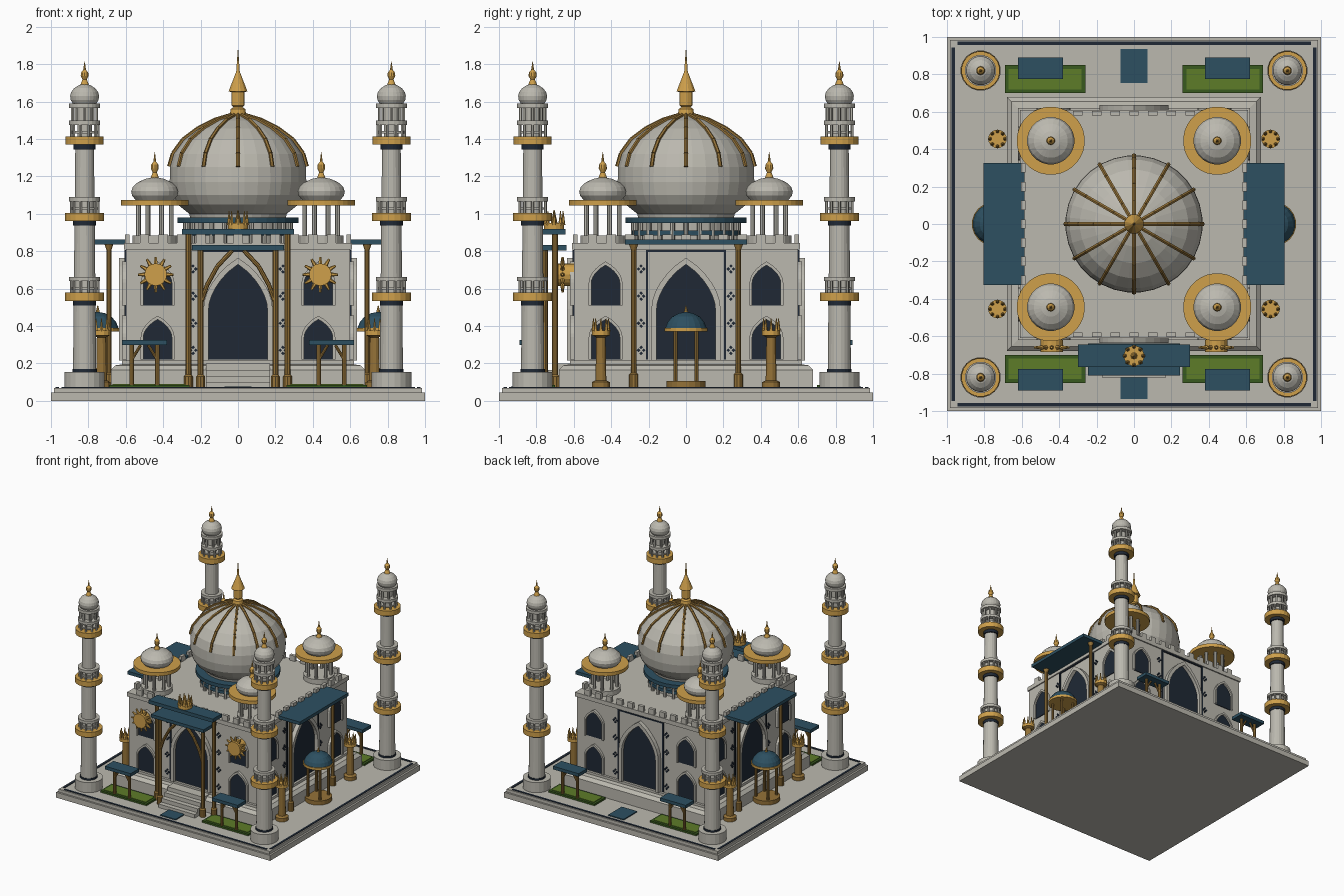
import bpy, bmesh, math
from mathutils import Vector, Matrix

cube = bpy.data.objects.get("Cube")
if cube:
    bpy.data.objects.remove(cube)


def material(name, rgb):
    m = bpy.data.materials.new(name)
    m.use_nodes = True
    m.diffuse_color = (*rgb, 1)
    m.node_tree.nodes["Principled BSDF"].inputs["Base Color"].default_value = (*rgb, 1)
    return m


STONE = material("pale stone", (0.50, 0.485, 0.43))
GOLD = material("gold", (0.62, 0.35, 0.07))
BRONZE = material("bronze", (0.30, 0.17, 0.04))
BLUE = material("blue roof", (0.026, 0.08, 0.12))
NAVY = material("navy inlay", (0.014, 0.022, 0.036))
LAWN = material("lawn", (0.11, 0.20, 0.022))
HEDGE = material("hedge", (0.04, 0.10, 0.013))
parts = {}


def part(name, mat):
    # Each named part gathers its geometry in one bmesh
    if name not in parts:
        parts[name] = (bmesh.new(), mat)
    return parts[name][0]


def box(bm, x, y, z, rot=None):
    size = [b - a for a, b in (x, y, z)]
    mid = [(a + b) / 2 for a, b in (x, y, z)]
    mat = Matrix.Translation(mid) @ Matrix.Diagonal((*size, 1))
    bmesh.ops.create_cube(bm, size=1, matrix=rot @ mat if rot else mat)


def lathe(bm, at, profile, n=20):
    # Revolve (radius, z) pairs and cap both ends
    rings = []
    for r, z in profile:
        rings.append([bm.verts.new((at[0] + r * math.cos(t), at[1] + r * math.sin(t), z))
                      for t in (math.tau * (i + 0.5) / n for i in range(n))])
    for a, b in zip(rings, rings[1:]):
        for i in range(n):
            j = (i + 1) % n
            bm.faces.new((a[i], a[j], b[j], b[i]))
    bm.faces.new(rings[0][::-1])
    bm.faces.new(rings[-1])


def disc(bm, at, r, z0, z1, n=20):
    lathe(bm, at, [(r, z0), (r, z1)], n)


def rod(bm, a, b, r, r2=None, n=8):
    a, b = Vector(a), Vector(b)
    mat = Matrix.Translation((a + b) / 2) @ (b - a).to_track_quat("Z", "Y").to_matrix().to_4x4()
    bmesh.ops.create_cone(bm, cap_ends=True, segments=n, radius1=r, radius2=r if r2 is None else r2,
                          depth=(b - a).length, matrix=mat)


def around(at, r, n, phase=0):
    for i in range(n):
        t = math.tau * (i + phase) / n
        yield at[0] + r * math.cos(t), at[1] + r * math.sin(t)


def arch(w, z0, spring, apex):
    # Pointed arch outline in the wall plane
    side = [(w * math.cos(t * math.pi / 12) ** 0.8, spring + (apex - spring) * t / 6)
            for t in range(6)]
    side = [(w, z0)] + side
    return side + [(0, apex)] + [(-u, z) for u, z in reversed(side)]


def panel(bm, outline, d0, d1, wall):
    back, front = [[bm.verts.new(wall @ Vector((u, -d, z))) for u, z in outline] for d in (d0, d1)]
    bm.faces.new(front)
    for i in range(len(outline)):
        j = (i + 1) % len(outline)
        bm.faces.new((back[i], back[j], front[j], front[i]))


def frame(bm, outer, inner, d0, d1, wall):
    loops = [[bm.verts.new(wall @ Vector((u, -d, z))) for u, z in o]
             for o, d in ((outer, d0), (outer, d1), (inner, d1), (inner, d0))]
    for a, b in zip(loops, loops[1:]):
        for i in range(len(outer) - 1):
            bm.faces.new((a[i], a[i + 1], b[i + 1], b[i]))


# Terrace with inlaid border, plinth and hall
bm = part("terrace", STONE)
box(bm, (-1, 1), (-1, 1), (0, 0.045))
box(bm, (-0.985, 0.985), (-0.985, 0.985), (0.045, 0.07))
lathe(part("plinth", STONE), (0, 0), [(r * math.sqrt(2), z) for r, z in
      ((0.68, 0.07), (0.68, 0.165), (0.655, 0.19), (0.62, 0.195), (0.62, 0.215))], 4)
box(part("hall", STONE), (-0.6, 0.6), (-0.6, 0.6), (0.2, 0.82))
box(part("cornice", STONE), (-0.61, 0.61), (-0.61, 0.61), (0.81, 0.845))

# Four matching walls
for k in range(4):
    wall = Matrix.Rotation(k * math.pi / 2, 4, "Z")
    box(part("terrace_inlay", NAVY), (-0.945, 0.945), (-0.975, -0.957), (0.066, 0.074), wall)
    for i in range(-5, 6):
        box(part("merlons", STONE), (i / 10 - 0.025, i / 10 + 0.025), (-0.605, -0.58), (0.84, 0.89), wall)
    panel(part("portal_recess", NAVY), arch(0.158, 0.22, 0.48, 0.73), 0.6, 0.606, wall)
    frame(part("portal_arch", STONE), arch(0.185, 0.215, 0.49, 0.765),
          arch(0.158, 0.215, 0.48, 0.73), 0.6, 0.635, wall)
    bm = part("portal_inlay", NAVY)
    box(bm, (-0.214, 0.214), (-0.608, -0.599), (0.795, 0.806), wall)
    for s in (-1, 1):
        box(bm, (s * 0.208 - 0.006, s * 0.208 + 0.006), (-0.608, -0.599), (0.22, 0.8), wall)
        for z in (0.27, 0.415, 0.56, 0.705):
            for du, dz in ((0.014, 0), (-0.014, 0), (0, 0.016), (0, -0.016)):
                u, v, e = s * 0.24 + du, z + dz, 0.01
                panel(part("flower_inlay", NAVY), [(u - e, v), (u, v - e), (u + e, v), (u, v + e)],
                      0.6, 0.606, wall)
        for z in (0.22, 0.51):
            shape = [(u + s * 0.43, v) for u, v in arch(0.076, z, z + 0.12, z + 0.215)]
            rim = [(u + s * 0.43, v) for u, v in arch(0.09, z, z + 0.122, z + 0.235)]
            panel(part("windows", NAVY), shape, 0.6, 0.606, wall)
            frame(part("window_frames", STONE), rim, shape, 0.6, 0.62, wall)

# Central dome, drum, ribs and finial
disc(part("drum", STONE), (0, 0), 0.255, 0.84, 1.0, 32)
bm = part("drum_rings", BLUE)
disc(bm, (0, 0), 0.325, 0.95, 0.98, 32)
disc(bm, (0, 0), 0.29, 0.885, 0.91, 32)
for x, y in around((0, 0), 0.28, 24):
    rod(part("drum_posts", STONE), (x, y, 0.84), (x, y, 0.95), 0.013)
dome = [(0.257, 0.98), (0.262, 1.0), (0.325, 1.05), (0.355, 1.1), (0.367, 1.17), (0.365, 1.25),
        (0.345, 1.32), (0.29, 1.395), (0.21, 1.455), (0.12, 1.5), (0.02, 1.53)]
lathe(part("main_dome", STONE), (0, 0), dome, 32)
for i in range(12):
    t = math.tau * i / 12
    pts = [((r + 0.003) * math.cos(t), (r + 0.003) * math.sin(t), z + 0.003) for r, z in dome[5:]]
    for a, b in zip(pts, pts[1:]):
        rod(part("dome_ribs", BRONZE), a, b, 0.011, n=6)
lathe(part("main_finial", GOLD), (0, 0), [(0.05, 1.51), (0.04, 1.56), (0.025, 1.57), (0.036, 1.58),
      (0.036, 1.65), (0.052, 1.655), (0.018, 1.74), (0.01, 1.76), (0.001, 1.88)], 12)


def cupola(name, at, r, z, h, tip):
    # Bulbous dome with a gold finial
    lathe(part(name + "_domes", STONE), at, [(r * a, z + h * b) for a, b in
          ((0.82, 0), (0.96, 0.18), (1, 0.38), (0.93, 0.58), (0.72, 0.78), (0.4, 0.93), (0.1, 1))], 24)
    f, top = tip - z - h, z + h
    lathe(part(name + "_finials", GOLD), at, [(0.025, top - 0.008), (0.012, top + f * 0.2),
          (0.022, top + f * 0.35), (0.02, top + f * 0.5), (0.008, top + f * 0.62), (0.001, tip)], 10)


for sx in (-1, 1):
    for sy in (-1, 1):
        # Roof pavilions
        at = (sx * 0.445, sy * 0.445)
        disc(part("pavilion_bases", STONE), at, 0.12, 0.84, 0.885)
        for x, y in around(at, 0.095, 8, 0.5):
            rod(part("pavilion_posts", STONE), (x, y, 0.88), (x, y, 1.05), 0.013)
        disc(part("pavilion_eaves", GOLD), at, 0.182, 1.045, 1.075, 32)
        cupola("pavilion", at, 0.127, 1.075, 0.12, 1.33)

        # Corner towers with three balconies
        at = (sx * 0.82, sy * 0.82)
        disc(part("tower_bases", STONE), at, 0.108, 0.07, 0.155)
        lathe(part("tower_shafts", STONE), at, [(0.063, 0.15), (0.05, 1.4)])
        disc(part("tower_bands", NAVY), at, 0.067, 0.155, 0.17)
        for z, r in ((0.535, 0.105), (0.962, 0.105), (1.37, 0.103)):
            disc(part("tower_bands", NAVY), at, r - 0.043, z - 0.025, z)
            disc(part("tower_balconies", GOLD), at, r, z, z + 0.043)
            disc(part("tower_rails", STONE), at, 0.084, z + 0.105, z + 0.128)
            disc(part("tower_rails", STONE), at, 0.07, z + 0.06, z + 0.072)
            for x, y in around(at, 0.072, 10):
                rod(part("tower_rail_posts", STONE), (x, y, z + 0.04), (x, y, z + 0.11), 0.008, n=6)
        disc(part("tower_lanterns", STONE), at, 0.04, 1.4, 1.6, 12)
        for x, y in around(at, 0.065, 8):
            rod(part("tower_lanterns", STONE), (x, y, 1.49), (x, y, 1.58), 0.009, n=6)
        disc(part("tower_lantern_caps", STONE), at, 0.084, 1.565, 1.59)
        cupola("tower", at, 0.078, 1.59, 0.105, 1.815)

        # Crowned columns beside the hall
        at = (sx * 0.73, sy * 0.455)
        bm = part("crowned_columns", BRONZE)
        lathe(bm, at, [(0.05, 0.07), (0.05, 0.1), (0.03, 0.11), (0.026, 0.34), (0.045, 0.35)], 12)
        bm = part("column_crowns", GOLD)
        disc(bm, at, 0.05, 0.35, 0.375, 12)
        for x, y in around(at, 0.04, 8):
            rod(bm, (x, y, 0.37), (x, y, 0.44), 0.011, 0.002, 6)

        # Lawns with small shelters
        x, y = sx * 0.475, sy * 0.775
        box(part("hedges", HEDGE), (x - 0.215, x + 0.215), (y - 0.075, y + 0.075), (0.07, 0.085))
        box(part("lawns", LAWN), (x - 0.195, x + 0.195), (y - 0.055, y + 0.055), (0.08, 0.089))
        x, y = sx * 0.5, sy * 0.833
        box(part("shelter_roofs", BLUE), (x - 0.12, x + 0.12), (y - 0.057, y + 0.057), (0.298, 0.325))
        for d in (-0.068, 0.068):
            bm = part("shelter_posts", BRONZE)
            rod(bm, (x + d, y, 0.07), (x + d, y, 0.3), 0.012)
            rod(bm, (x + d, y, 0.22), (x + d * 0.3, y, 0.298), 0.008)

    # Side canopies
    xs = sorted((sx * 0.585, sx * 0.805))
    box(part("side_canopies", BLUE), xs, (-0.325, 0.325), (0.835, 0.862))
    for y in (-0.28, 0.28):
        lathe(part("side_canopy_posts", BRONZE), (sx * 0.69, y),
              [(0.024, 0.07), (0.024, 0.14), (0.015, 0.15), (0.015, 0.81), (0.024, 0.835)], 10)

    # Domed kiosks
    at = (sx * 0.75, 0)
    bm = part("kiosk_frames", BRONZE)
    disc(bm, at, 0.105, 0.07, 0.105)
    for x, y in around(at, 0.08, 4, 0.5):
        rod(bm, (x, y, 0.1), (x, y, 0.375), 0.011)
    disc(part("kiosk_rims", GOLD), at, 0.117, 0.37, 0.39)
    lathe(part("kiosk_domes", BLUE), at, [(0.112, 0.39), (0.1, 0.42), (0.075, 0.45), (0.04, 0.468), (0.01, 0.474)])
    rod(part("kiosk_finials", GOLD), (*at, 0.47), (*at, 0.51), 0.012, 0.002)

    # Sunburst medallions on the front
    x, z = sx * 0.44, 0.675
    bm = part("sunbursts", GOLD)
    rod(bm, (x, -0.6, z), (x, -0.685, z), 0.06, n=16)
    for u, v in around((x, z), 1, 12):
        d = Vector((u - x, 0, v - z))
        c = Vector((x, -0.66, z))
        rod(bm, c + d * 0.05, c + d * 0.095, 0.013, 0.006, 6)

    # Front canopy posts and arched braces
    bm = part("porch_posts", BRONZE)
    for x, y, top in ((0.265, -0.7, 0.89), (0.2, -0.755, 0.81)):
        lathe(bm, (sx * x, y), [(0.025, 0.07), (0.025, 0.13), (0.016, 0.14), (0.016, top)], 10)
    path = [(0.2, 0.52), (0.165, 0.62), (0.11, 0.72), (0.03, 0.805)]
    for a, b in zip(path, path[1:]):
        rod(bm, (sx * a[0], -0.755, a[1]), (sx * b[0], -0.755, b[1]), 0.012)

    # Pools at front and back
    box(part("pools", BLUE), (-0.072, 0.072), sorted((sx * 0.755, sx * 0.935)), (0.068, 0.078))

# Two-tier front canopy with crown, and entrance steps
bm = part("porch_roof", BLUE)
box(bm, (-0.245, 0.245), (-0.81, -0.64), (0.805, 0.832))
box(bm, (-0.3, 0.3), (-0.765, -0.645), (0.89, 0.92))
bm = part("porch_crown", GOLD)
disc(bm, (0, -0.705), 0.055, 0.92, 0.95, 16)
for x, y in around((0, -0.705), 0.048, 8):
    rod(bm, (x, y, 0.94), (x, y, 1.015), 0.012, 0.002, 6)
rod(bm, (0, -0.705, 0.94), (0, -0.705, 1.02), 0.02, 0.003)
for i in range(4):
    box(part("steps", STONE), (-0.17, 0.17), (-0.82 + 0.04 * i, -0.61), (0.07, 0.1 + 0.033 * i))

# Turn the gathered geometry into objects
for name, (bm, mat) in parts.items():
    bmesh.ops.recalc_face_normals(bm, faces=bm.faces)
    mesh = bpy.data.meshes.new(name)
    bm.to_mesh(mesh)
    bm.free()
    mesh.materials.append(mat)
    bpy.context.collection.objects.link(bpy.data.objects.new(name, mesh))
